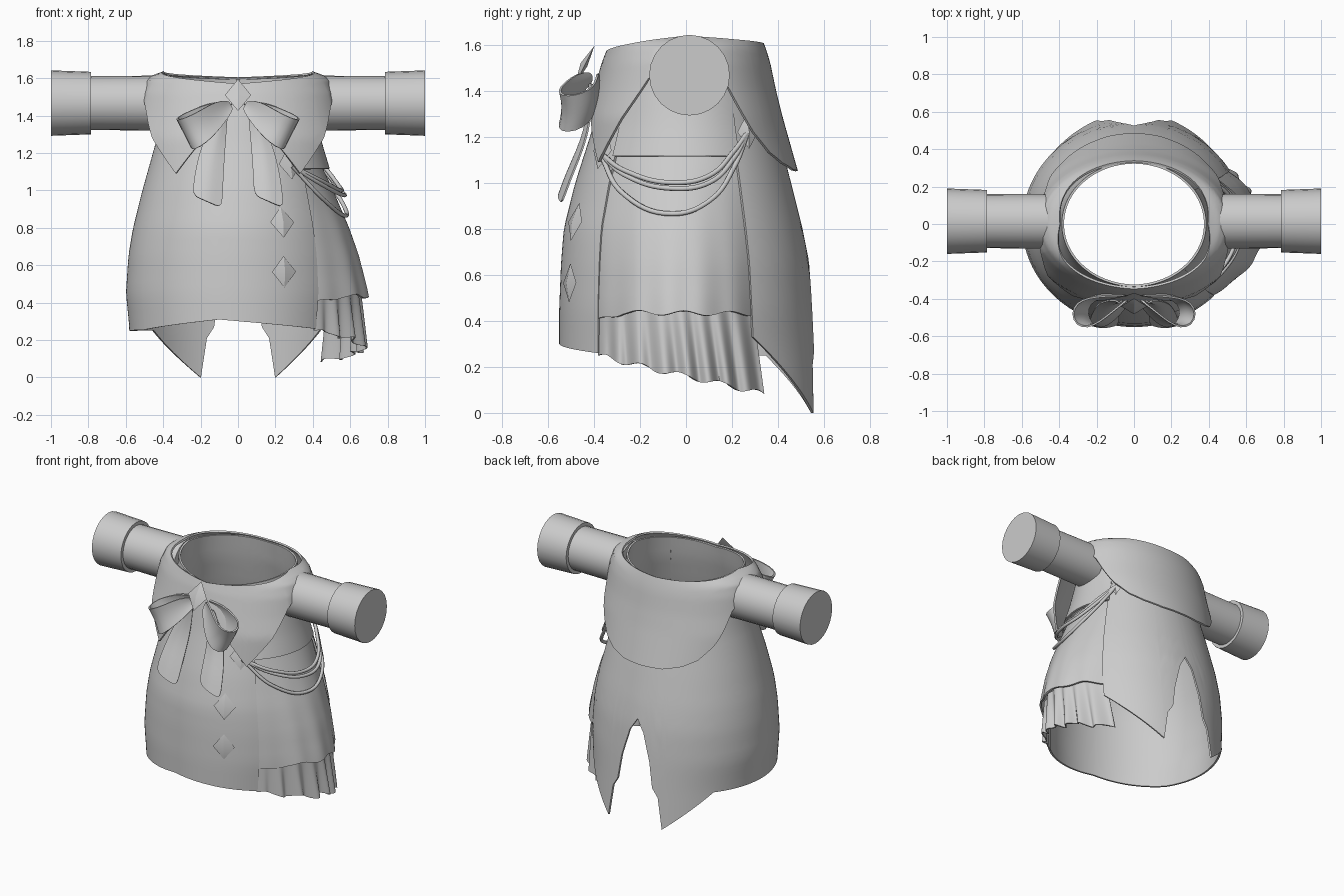
import bpy, bmesh, math
from mathutils import Vector

if "Cube" in bpy.data.objects:
    bpy.data.objects.remove(bpy.data.objects["Cube"])

cloth = bpy.data.materials.new("grey_cloth")
cloth.diffuse_color = (0.6, 0.6, 0.6, 1)
cloth.use_nodes = True
cloth.node_tree.nodes["Principled BSDF"].inputs["Base Color"].default_value = cloth.diffuse_color


def lerp(table, t):
    """Piecewise linear lookup in a list of (key, value...) rows; returns the values."""
    if t <= table[0][0]:
        return table[0][1:]
    for p, q in zip(table, table[1:]):
        if t <= q[0]:
            f = (t - p[0]) / (q[0] - p[0])
            return tuple(a + (b - a) * f for a, b in zip(p[1:], q[1:]))
    return table[-1][1:]


def finish(name, bm, thick=0.0, angle=40, soft=0):
    bmesh.ops.recalc_face_normals(bm, faces=bm.faces)
    me = bpy.data.meshes.new(name)
    bm.to_mesh(me)
    bm.free()
    me.materials.append(cloth)
    ob = bpy.data.objects.new(name, me)
    bpy.context.collection.objects.link(ob)
    bpy.ops.object.select_all(action='DESELECT')
    ob.select_set(True)
    bpy.context.view_layer.objects.active = ob
    if soft:
        mod = ob.modifiers.new("soften", 'SUBSURF')
        mod.levels = soft
        bpy.ops.object.modifier_apply(modifier=mod.name)
    if thick:
        mod = ob.modifiers.new("thickness", 'SOLIDIFY')
        mod.thickness = thick
        mod.offset = 0
        bpy.ops.object.modifier_apply(modifier=mod.name)
    bpy.ops.object.shade_smooth_by_angle(angle=math.radians(angle))
    return ob


def sheet(name, rows, thick=0.012, closed=False, soft=0):
    """Cloth surface through a list of point rows."""
    bm = bmesh.new()
    vs = [[bm.verts.new(p) for p in r] for r in rows]
    n = len(vs)
    for i in range(n if closed else n - 1):
        a, b = vs[i], vs[(i + 1) % n]
        for j in range(len(a) - 1):
            bm.faces.new((a[j], b[j], b[j + 1], a[j + 1]))
    return finish(name, bm, thick, soft=soft)


# Radii by height: z, side, front, back, extra width off the side axis
BODY = [(0, .575, .545, .585, 0), (.27, .575, .545, .565, 0), (.45, .593, .545, .55, 0), (.65, .58, .537, .53, 0),
        (.8, .555, .525, .50, 0), (1.0, .505, .475, .45, 0), (1.25, .435, .395, .385, 0),
        (1.45, .395, .345, .345, 0), (1.62, .38, .32, .325, 0)]
CAPE = [(1.05, .505, .46, .48, .085), (1.28, .505, .43, .415, .09), (1.4, .50, .395, .385, .055),
        (1.52, .495, .36, .36, .03), (1.585, .487, .335, .34, .005), (1.61, .455, .33, .33, 0),
        (1.63, .40, .325, .325, 0), (1.64, .38, .325, .325, 0)]


def on(table, deg, z, bulge=0.0):
    """Point on an oval shell; 0 degrees is the front, 90 the +x side."""
    rx, yf, yb, flare = lerp(table, z)
    a = math.radians(deg)
    c = math.cos(a)
    rx += bulge + flare * (min(1, c / .4) if c > 0 else .6 * min(1, -c / .4))
    return Vector((rx * math.sin(a), -(yf if c > 0 else yb) * c, z))


def angles(start, end, step, extra=()):
    n = round((end - start) / step)
    return sorted({round(start + (end - start) * i / n, 3) for i in range(n + 1)} | set(extra))


def drape(name, table, degs, top, hem, rows=22, bulge=lambda u, t: 0, closed=False):
    cols = []
    for d in degs:
        u = (d - degs[0]) / (degs[-1] - degs[0])
        z0, z1 = top(d), hem(d)
        cols.append([on(table, d, z0 + (z1 - z0) * t / rows, bulge(u, t / rows)) for t in range(rows + 1)])
    return sheet(name, cols, closed=closed)


def neck(d):
    return lerp([(0, 1.565), (60, 1.61), (90, 1.63), (130, 1.615), (180, 1.60)], abs((d + 180) % 360 - 180))[0]


# Coat, open on the +x side, with a split tail behind
GAP0, GAP1 = 46, 121
HEM = [(121, .33), (159.6, 0), (163, .21), (167, .27), (170, .44), (175, .62), (180, .70), (185, .62),
       (190, .44), (193, .27), (197, .21), (200.4, 0), (232, .25), (270, .25), (300, .255),
       (350, .31), (406, .26)]
drape("coat", BODY, angles(GAP1, 406, 3, [h[0] for h in HEM]), lambda d: neck(d) - .008,
      lambda d: lerp(HEM, d)[0], rows=26)

# Bodice under the arm and the flared side panel below it
drape("bodice_side", BODY, angles(GAP0 - 2, GAP1 + 2, 3), lambda d: neck(d) - .008, lambda d: 1.115, rows=10,
      bulge=lambda u, t: .012 * t)
drape("side_panel", BODY, angles(GAP0 - 1, GAP1 + 1, 1.5), lambda d: 1.13,
      lambda d: lerp([(46, .40), (60, .435), (121, .43)], d)[0] + .01 * math.sin(d * .3), rows=14,
      bulge=lambda u, t: math.sin(math.pi * u) ** .8 * (.13 * t - .005) + .006 * t * t * math.sin(u * 30) - .022)

# Pleated ruffle with a slanting hem
ruffle = []
for i in range(121):
    u = i / 120
    col = []
    for j in range(9):
        t = j / 8
        wave = math.sin(u * 50 + .9 * math.sin(u * 9)) * (.006 + .017 * t) * min(1, u * 8)
        z = .47 + (.25 - .17 * u + .012 * math.sin(u * 28) - .47) * t
        p = on(BODY, GAP0 + (GAP1 - GAP0 + 7 * t) * u, .45,
               math.sin(math.pi * u) ** .8 * (.085 + .02 * t) - .03 + wave)
        p.z = z
        col.append(p)
    ruffle.append(col)
sheet("ruffle", ruffle, .008)

# Shoulder cape with two front points and a round back
CAPE_HEM = [(0, 1.50), (12, 1.37), (22, 1.23), (34, 1.09), (50, 1.28), (65, 1.45), (78, 1.53), (90, 1.55),
            (104, 1.53), (117, 1.43), (132, 1.22), (142, 1.13), (152, 1.085), (165, 1.055), (180, 1.05)]
drape("shoulder_cape", CAPE, angles(-180, 177, 3, [s * h[0] for h in CAPE_HEM for s in (-1, 1) if h[0] < 180]),
      lambda d: neck(d) + .003, lambda d: lerp(CAPE_HEM, abs(d))[0], rows=18, closed=True)


# Sleeves with wide cuffs
def tube(name, x0, x1, r0, r1, sides=24):
    bm = bmesh.new()
    rings = [[bm.verts.new((x, .015 + r * math.cos(k * math.tau / sides), 1.467 + r * math.sin(k * math.tau / sides)))
              for k in range(sides)] for x, r in ((x0, r0), (x1, r1))]
    for k in range(sides):
        m = (k + 1) % sides
        bm.faces.new((rings[0][k], rings[0][m], rings[1][m], rings[1][k]))
    for r in rings:
        bm.faces.new(r)
    finish(name, bm)


for s, side in ((-1, "left"), (1, "right")):
    tube("sleeve_" + side, s * .40, s * .80, .147, .144)
    tube("cuff_" + side, s * .785, s * 1.0, .167, .175)

# Bow loops: distance out from the knot, depth, half width
LOOP = [(0, -.42, .03), (.06, -.47, .06), (.13, -.525, .075), (.20, -.555, .085), (.265, -.54, .09),
        (.295, -.48, .088), (.27, -.42, .08), (.20, -.395, .065), (.11, -.385, .05), (0, -.385, .025)]
for s, side in ((-1, "left"), (1, "right")):
    rows = []
    for s0, y, w in LOOP:
        mid = Vector((.04 + .86 * s0, y, 1.455 - .5 * s0 + .3 * (y + .46) * min(1, s0 / .1)))
        rows.append([Vector((s * (mid.x + .45 * w * k), y + .012 * (1 - k * k), mid.z + .88 * w * k))
                     for k in (-1, -.5, 0, .5, 1)])
    sheet("bow_loop_" + side, rows, .01, soft=1)
    # Hanging ribbon, folded lengthwise
    tail = []
    for t, x, y, w in ((0, .08, -.405, .025), (.2, .105, -.41, .043), (.4, .13, -.425, .06),
                       (.6, .147, -.46, .07), (.8, .158, -.505, .076), (1, .165, -.54, .08)):
        tail.append([(s * x + w * k, y - .016 * (1 - abs(k)), 1.43 - (.49 + .035 * k) * t)
                     for k in (-1, -.5, 0, .5, 1)])
    sheet("bow_tail_" + side, tail, .008, soft=1)


# Diamond studs: raised four-sided pyramids lying on the cloth
def stud(name, pos, out, up, w, h, depth=.016):
    out = out.normalized()
    side = up.cross(out).normalized()
    up = out.cross(side)
    bm = bmesh.new()
    rim = [bm.verts.new(pos + v) for v in (side * w, up * h, -side * w, -up * h)]
    for sgn in (1, -.6):
        tip = bm.verts.new(pos + out * depth * sgn)
        for k in range(4):
            bm.faces.new((rim[k], rim[(k + 1) % 4], tip))
    finish(name, bm, angle=25)


Z = Vector((0, 0, 1))
stud("bow_knot", Vector((0, -.44, 1.51)), Vector((0, -1, .5)), Z, .07, .095, .02)
for n, (x, z) in enumerate(((.23, .83), (.24, .565), (.27, 1.14))):
    deg = math.degrees(math.asin(x / lerp(BODY, z)[0]))
    p, q = on(BODY, deg, z), on(BODY, deg, z + .05)
    across = on(BODY, deg + 3, z) - p
    stud("front_stud_%d" % (n + 1), p + Vector((.006, -.012, 0)), across.cross(q - p), q - p, .07, .085)
anchor = on(BODY, 133, 1.22) + Vector((.05, .0, 0))
stud("cord_anchor", anchor, Vector((1, .5, .2)), Z, .05, .075)


# Swagged cords from the front stud round to the rear anchor
def cord(name, pts):
    cu = bpy.data.curves.new(name, 'CURVE')
    cu.dimensions = '3D'
    cu.bevel_depth, cu.bevel_resolution, cu.resolution_u = .011, 2, 8
    sp = cu.splines.new('BEZIER')
    sp.bezier_points.add(len(pts) - 1)
    for b, p in zip(sp.bezier_points, pts):
        b.co = p
        b.handle_left_type = b.handle_right_type = 'AUTO'
    cu.materials.append(cloth)
    bpy.context.collection.objects.link(bpy.data.objects.new(name, cu))


start = (.29, -.375, 1.13)
cord("cord_low", [start, (.46, -.27, .95), (.575, -.06, .865), (.565, .1, .92), (.47, .21, 1.07), anchor])
cord("cord_mid", [start, (.45, -.26, 1.03), (.565, -.06, .975), (.55, .1, 1.0), (.46, .21, 1.11), anchor])
cord("cord_high", [start, (.45, -.26, 1.05), (.55, -.06, 1.0), (.535, .1, 1.03), (.45, .21, 1.14), anchor])
